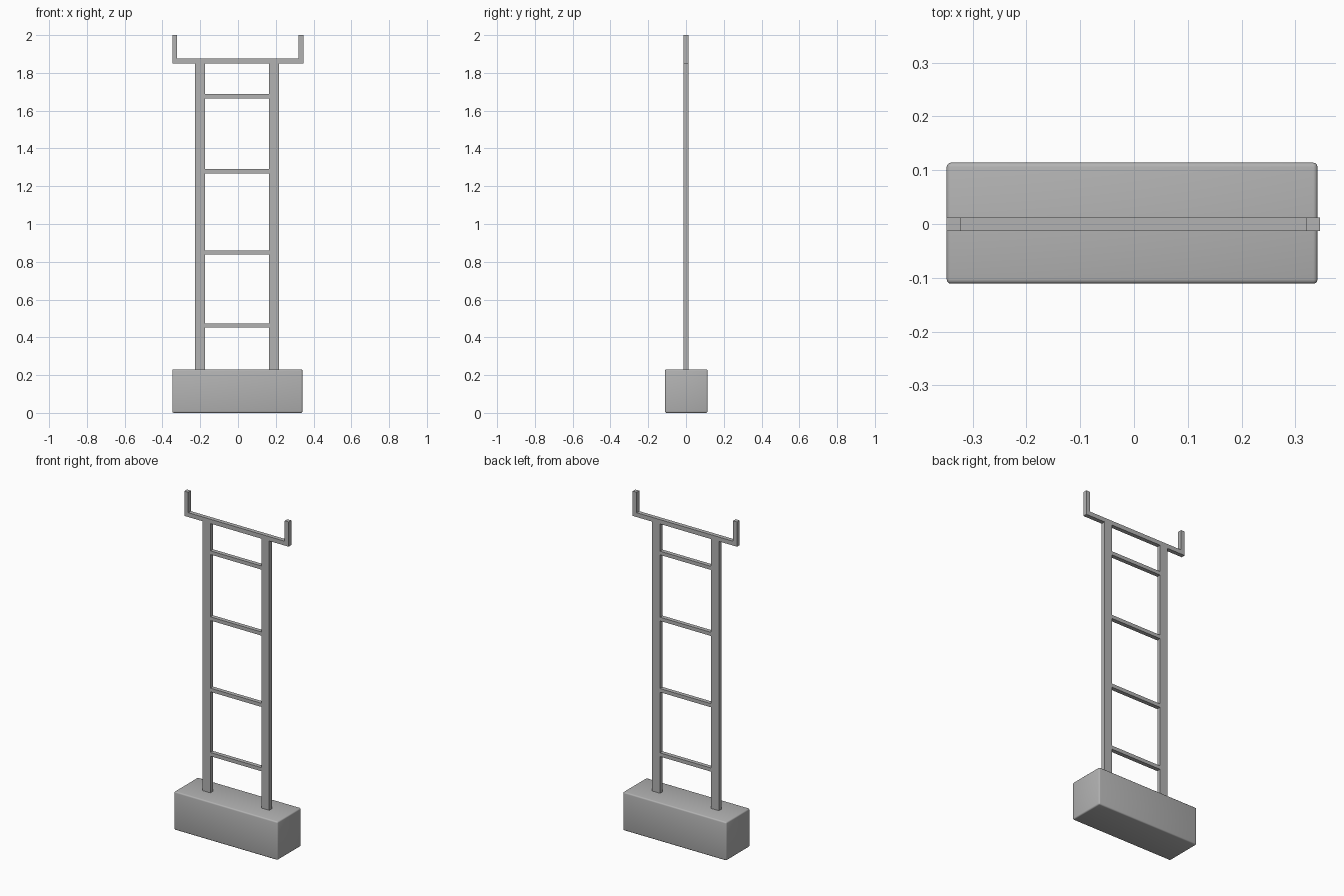
import bpy
import bmesh

cube = bpy.data.objects.get("Cube")
if cube:
    bpy.data.objects.remove(cube)

grey = bpy.data.materials.new("plain grey")
grey.use_nodes = True
COLOUR = (0.45, 0.45, 0.45, 1)
grey.diffuse_color = COLOUR
grey.node_tree.nodes["Principled BSDF"].inputs["Base Color"].default_value = COLOUR

FRONT, BACK = -0.013, 0.012


def extrude_outline(name, outline, y0=FRONT, y1=BACK):
    """Solid made by pushing an (x, z) outline through from y0 to y1."""
    bm = bmesh.new()
    face = bm.faces.new([bm.verts.new((x, y0, z)) for x, z in outline])
    new = bmesh.ops.extrude_face_region(bm, geom=[face])["geom"]
    bmesh.ops.translate(bm, vec=(0, y1 - y0, 0),
                        verts=[v for v in new if isinstance(v, bmesh.types.BMVert)])
    bmesh.ops.recalc_face_normals(bm, faces=bm.faces)
    mesh = bpy.data.meshes.new(name)
    bm.to_mesh(mesh)
    bm.free()
    mesh.materials.append(grey)
    obj = bpy.data.objects.new(name, mesh)
    bpy.context.collection.objects.link(obj)
    return obj


def box(name, x0, x1, z0, z1, **depth):
    return extrude_outline(name, [(x0, z0), (x1, z0), (x1, z1), (x0, z1)], **depth)


# Heavy base block with softly rounded edges
base = box("base_block", -0.348, 0.341, 0, 0.231, y0=-0.111, y1=0.114)
bevel = base.modifiers.new("rounded_edges", "BEVEL")
bevel.width = 0.008
bevel.segments = 3
base.data.shade_smooth()

# Two upright rails standing on the base
box("right_rail", -0.227, -0.175, 0.22, 1.851)
box("left_rail", 0.164, 0.217, 0.22, 1.851)

# Rungs between the rails
for i, z in enumerate((0.463, 0.85, 1.279, 1.676), 1):
    box(f"rung_{i}", -0.176, 0.165, z - 0.011, z + 0.011)

# U-shaped top bracket with a prong at each end
L, R, LOW, TOP, T = -0.348, 0.346, 1.851, 2.0, 0.026
extrude_outline("top_bracket", [
    (L, LOW), (R, LOW), (R, TOP), (R - T, TOP),
    (R - T, LOW + T), (L + T, LOW + T), (L + T, TOP), (L, TOP)])
